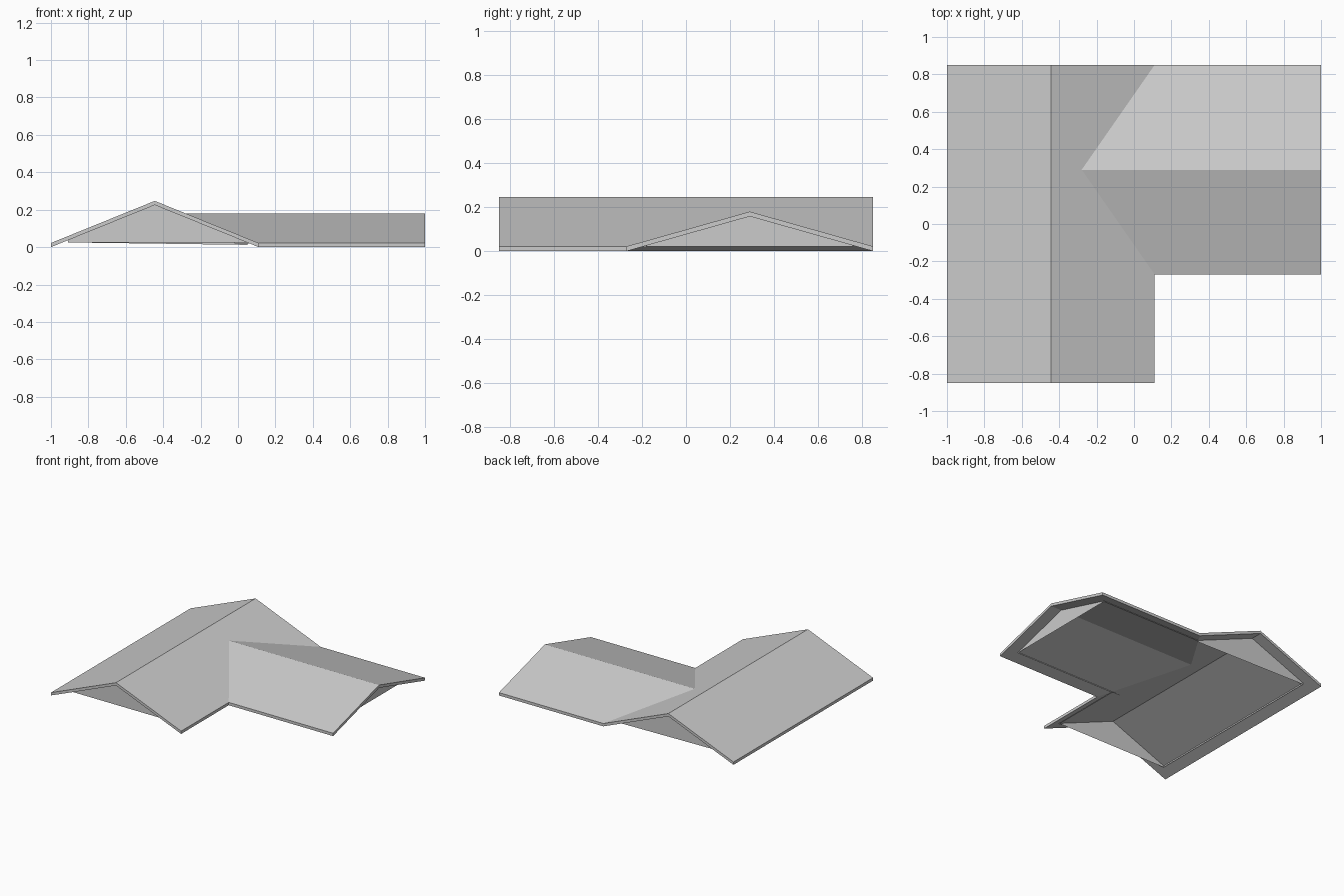
import bpy

if "Cube" in bpy.data.objects:
    bpy.data.objects.remove(bpy.data.objects["Cube"])

X0, X1, XR = -1.0, 0.11, -0.445      # main roof eaves and ridge
Y0, Y1 = -0.85, 0.85                 # main roof ends
WY, WR, WX = -0.27, 0.29, 1.0        # wing front eave, ridge line, end
E, H, WH, T = 0.022, 0.247, 0.18, 0.022   # eave, ridge heights, slab thickness
VX = XR + (H - WH) / (H - E) * (X1 - XR)  # where wing ridge meets main slope


def add_mesh(name, verts, faces):
    me = bpy.data.meshes.new(name)
    me.from_pydata(verts, [], faces)
    me.update()
    ob = bpy.data.objects.new(name, me)
    bpy.context.collection.objects.link(ob)
    return ob


# L-shaped roof slab: top skin, dropped copy underneath, rim all round
top = [
    (X0, Y0, E), (XR, Y0, H), (X1, Y0, E), (X1, WY, E), (WX, WY, E),
    (WX, WR, WH), (WX, Y1, E), (X1, Y1, E), (XR, Y1, H), (X0, Y1, E),
    (VX, WR, WH),
]
skin = [(0, 1, 8, 9), (1, 2, 3, 10), (1, 10, 8), (10, 7, 8),
        (3, 4, 5, 10), (10, 5, 6, 7)]
n = len(top)
rim = n - 1
verts = top + [(x, y, z - T) for x, y, z in top]
faces = skin + [tuple(i + n for i in reversed(f)) for f in skin]
faces += [(i, i + n, (i + 1) % rim + n, (i + 1) % rim) for i in range(rim)]
add_mesh("roof", verts, faces)


# Height of the underside of each gable
def under_main(x):
    return E - T + (H - E) * (1 - abs(x - XR) / (X1 - XR))


def under_wing(y):
    return E - T + (WH - E) * (1 - abs(y - WR) / (Y1 - WR))


# Recessed gable walls, open below
B = 0.025
xa, xb, ya, yb, yw, we = -0.91, 0.05, -0.76, 0.76, -0.18, 0.91
for name, y, low in (("front_gable_wall", ya, B), ("back_gable_wall", yb, 0.012)):
    pts = [(xa, y, B), (xb, y, low), (xb, y, under_main(xb)),
           (XR, y, under_main(XR)), (xa, y, under_main(xa))]
    add_mesh(name, pts, [(0, 1, 2, 3, 4)])
pts = [(we, yw, B - 0.003), (we, yb, B - 0.003), (we, yb, under_wing(yb)),
       (we, WR, under_wing(WR)), (we, yw, under_wing(yw))]
add_mesh("wing_gable_wall", pts, [(0, 1, 2, 3, 4)])


# Low wall strips tucked under the eaves
def strip(name, p, q, z0, z1):
    add_mesh(name, [(*p, z0), (*q, z0), (*q, z1), (*p, z1)], [(0, 1, 2, 3)])


strip("left_eave_wall", (xa, ya), (xa, yb), B, under_main(xa))
strip("right_eave_wall", (xb, ya), (xb, yw), 0.02, under_main(xb))
strip("wing_front_eave_wall", (-0.02, yw), (we, yw), 0.02, under_wing(yw))
strip("wing_back_eave_wall", (xb, yb), (we, yb), 0.02, under_wing(yb))
